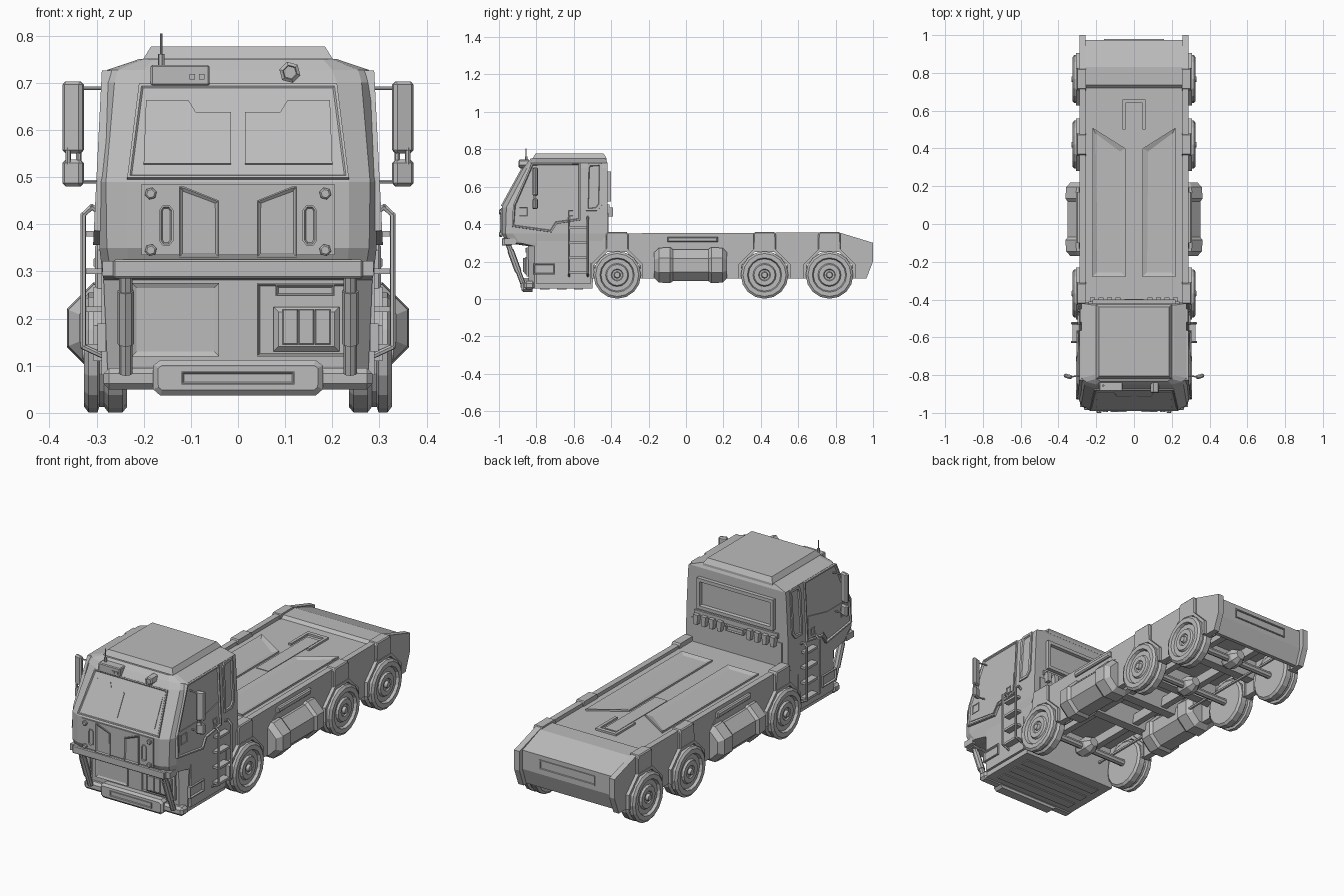
import bpy, bmesh, math
from mathutils import Vector

if "Cube" in bpy.data.objects:
    bpy.data.objects.remove(bpy.data.objects["Cube"])

grey = bpy.data.materials.new("plain grey")
grey.use_nodes = True
COLOUR = (0.5, 0.5, 0.5, 1)
grey.diffuse_color = COLOUR
grey.node_tree.nodes["Principled BSDF"].inputs["Base Color"].default_value = COLOUR

X, Y, Z = Vector((1, 0, 0)), Vector((0, 1, 0)), Vector((0, 0, 1))


def finish(name, bm, mirror=False):
    bmesh.ops.recalc_face_normals(bm, faces=bm.faces)
    me = bpy.data.meshes.new(name)
    bm.to_mesh(me)
    bm.free()
    me.materials.append(grey)
    ob = bpy.data.objects.new(name, me)
    bpy.context.collection.objects.link(ob)
    if mirror:
        ob.modifiers.new("both sides", 'MIRROR')
    return ob


def plate(name, pts, origin, u, v, h, rim=0, slope=0.005, d=0, mirror=False):
    """Outline extruded along u x v; its top can have a rim and a sunk or raised centre."""
    bm = bmesh.new()
    o, n = Vector(origin), u.cross(v).normalized()
    low = [bm.verts.new(o + u * a + v * b) for a, b in pts]
    top = [bm.verts.new(w.co + n * h) for w in low]
    bm.faces.new(low)
    face = bm.faces.new(top)
    for i in range(len(pts)):
        j = (i + 1) % len(pts)
        bm.faces.new((low[i], low[j], top[j], top[i]))
    face.normal_update()
    if face.normal.dot(n) < 0:
        face.normal_flip()
    if rim:
        bmesh.ops.inset_region(bm, faces=[face], thickness=rim)
    if d:
        bmesh.ops.inset_region(bm, faces=[face], thickness=slope, depth=d)
    return finish(name, bm, mirror)


def rect(a0, b0, a1, b1):
    return [(a0, b0), (a1, b0), (a1, b1), (a0, b1)]


def side(name, pts, x, h, lean=0, **k):
    # lean tilts the plane inward with height
    return plate(name, pts, (x, 0, 0), Y, Vector((-lean, 0, 1)), h, mirror=True, **k)


def front(name, pts, y, h, **k):
    return plate(name, pts, (0, y, 0), X, Z, h, **k)


def back(name, pts, y, h, **k):
    return plate(name, pts, (0, y, 0), -X, Z, h, **k)


def top(name, pts, z, h, **k):
    return plate(name, pts, (0, 0, z), X, Y, h, **k)


def chamfer(ob, width):
    mod = ob.modifiers.new("chamfer", 'BEVEL')
    mod.width, mod.segments = width, 1


def box(name, lo, hi, bevel=0, mirror=False):
    ob = top(name, rect(lo[0], lo[1], hi[0], hi[1]), lo[2], hi[2] - lo[2], mirror=mirror)
    if bevel:
        chamfer(ob, bevel)


def lathe(name, profile, centre, axis, sides, mirror=False, turn=0.0):
    """Spin (distance along axis, radius) pairs about an axis."""
    bm = bmesh.new()
    a = axis.normalized()
    u = a.orthogonal().normalized()
    v = a.cross(u)
    rings = []
    for t, r in profile:
        ang = [2 * math.pi * (i + turn) / sides for i in range(sides)]
        rings.append([bm.verts.new(Vector(centre) + a * t + (u * math.cos(q) + v * math.sin(q)) * r)
                      for q in ang])
    for p, q in zip(rings, rings[1:]):
        for i in range(sides):
            j = (i + 1) % sides
            bm.faces.new((p[i], p[j], q[j], q[i]))
    bm.faces.new(rings[0])
    bm.faces.new(rings[-1])
    return finish(name, bm, mirror)


def tube(name, path, r, mirror=False, sides=6):
    for p, q in zip(path, path[1:]):
        d = Vector(q) - Vector(p)
        lathe(name, [(-r * 0.5, r), (d.length + r * 0.5, r)], p, d, sides, mirror)


# Cab shell: half outlines (z, front corner, pillar, side corner, back) lofted upward
levels = [(.055, .22, -.84, .25, -.84, .275, -.81, -.50), (.282, .22, -.845, .25, -.845, .285, -.81, -.49),
          (.30, .23, -.96, .27, -.945, .288, -.89, -.46), (.35, .235, -.985, .278, -.965, .294, -.925, -.42),
          (.49, .235, -.985, .28, -.96, .292, -.92, -.42), (.70, .21, -.87, .262, -.85, .282, -.83, -.42),
          (.727, .2, -.85, .255, -.835, .278, -.815, -.42), (.75, .18, -.83, .2, -.82, .21, -.8, -.43)]
bm = bmesh.new()
rings = []
for z, xf, yf, xc, yc, xs, ys, yb in levels:
    half = [(xf, yf), (xc, yc), (xs, ys), (xs, yb)]
    ring = half + [(-x, y) for x, y in reversed(half)]
    rings.append([bm.verts.new((x, y, z)) for x, y in ring])
for p, q in zip(rings, rings[1:]):
    for i in range(8):
        bm.faces.new((p[i], p[(i + 1) % 8], q[(i + 1) % 8], q[i]))
bm.faces.new(rings[0])
bm.faces.new(rings[-1])
finish("cab", bm)
top("roof_hatch", rect(-.2, -.82, .2, -.425), .74, .012, slope=.022, d=.025)

# Windshield on the sloping front
slant = Vector((0, .115 / .21, 1))
base = (0, -.985, .49)
plate("windshield_frame", [(-.235, .005), (.235, .005), (.21, .205), (-.21, .205)], base, X, slant,
      .008, rim=.008, d=-.004)
plate("windshield_pane", [(.015, .035), (.2, .035), (.195, .17), (.105, .17), (.09, .145), (.015, .145)],
      base, X, slant, .007, mirror=True)

# Front panel, ribs, handles and bolts
front("front_panel", rect(-.205, .335, .205, .485), -.98, .01)
front("front_rib", [(.04, .33), (.125, .33), (.125, .48), (.115, .48), (.04, .45)], -.985, .01,
      rim=.003, slope=.01, d=-.007, mirror=True)
front("front_handle", [(.137, .365), (.145, .355), (.16, .355), (.167, .365), (.167, .43),
                       (.16, .44), (.145, .44), (.137, .43)], -.985, .01, rim=.004, d=-.008, mirror=True)
for z in (.345, .465):
    lathe("front_bolt", [(0, .013), (.012, .013), (.015, .009)], (.185, -.985, z), -Y, 6, True)
box("front_sill", (-.265, -.985, .285), (.265, -.93, .325), .004)
box("sill_end", (.265, -.97, .29), (.287, -.91, .322), mirror=True)

# Lower front: panel, grille, struts and bumper
front("lower_panel", rect(-.225, .12, -.04, .275), -.84, .01, slope=.014, d=-.005)
front("lower_hatch", rect(.04, .12, .235, .275), -.84, .012, rim=.004, d=-.006)
front("hatch_grille", rect(.075, .13, .215, .225), -.845, .012, slope=.015, d=.01)
for x in (.094, .1285, .163):
    front("grille_block", rect(x, .145, x + .033, .22), -.86, .01, slope=.003, d=.002)
front("hatch_vent", rect(.08, .248, .205, .272), -.845, .014, rim=.003, d=-.006)
tube("front_strut", [(.238, -.95, .29), (.238, -.875, .09)], .014, True, 8)
tube("strut_sleeve", [(.238, -.935, .25), (.238, -.9, .155)], .018, True, 8)
box("bumper", (-.285, -.865, .05), (.285, -.81, .095), .012)
front("bumper_centre", [(-.18, .05), (-.165, .037), (.165, .037), (.18, .05), (.18, .1), (.165, .112),
                        (-.165, .112), (-.18, .1)], -.82, .05, slope=.012, d=.01)
front("bumper_slot", rect(-.12, .06, .12, .088), -.875, .01, rim=.004, d=-.008)
for y in (-.78, -.69, -.6):
    box("underside_slat", (-.23, y, .05), (.23, y + .05, .06))

# Doors, side windows and steps, leaning inward with the cab sides
LEAN = .05
side("door", [(-.93, .385), (-.72, .355), (-.69, .4), (-.565, .42), (-.565, .725), (-.825, .725), (-.925, .5)],
     .295, .03, LEAN, rim=.009, d=-.007)
side("door_sill", [(-.91, .405), (-.73, .375), (-.7, .42), (-.58, .44), (-.58, .545), (-.74, .51), (-.91, .51)],
     .3, .0215, LEAN)
side("door_lock", rect(-.895, .44, -.845, .49), .305, .0195, LEAN, rim=.005, d=-.005)
side("door_handle", rect(-.63, .44, -.6, .475), .305, .0195, LEAN, rim=.004, d=-.005)
side("rear_side_window", [(-.535, .47), (-.475, .47), (-.45, .5), (-.45, .725), (-.52, .725), (-.535, .7)],
     .295, .028, LEAN, rim=.016, d=-.008)
side("cab_skirt", rect(-.8, .08, -.51, .33), .275, .014)
side("skirt_vent", rect(-.815, .13, -.7, .19), .28, .018, rim=.007, d=-.008)
for y in (-.625, -.525):
    tube("step_rail", [(.285, y, .42), (.31, y, .437), (.328, y, .42), (.328, y, .14), (.285, y, .12)], .006, True)
for z in (.14, .22, .3, .38):
    box("step_rung", (.285, -.62, z - .006), (.325, -.53, z + .006), mirror=True)

# Mirrors, turned slightly outward
turned = Vector((1, .3, 0))
for name, lo, hi in (("upper_mirror", .55, .703), ("lower_mirror", .48, .537)):
    chamfer(plate(name, rect(.325, lo, .368, hi), (0, -.9, 0), turned, Z, .022, mirror=True), .007)
for x in (.338, .36):
    tube("mirror_link", [(x, -.81, .53), (x, -.81, .56)], .006, True)
for z in (.688, .49):
    tube("mirror_arm", [(.275, -.8, z), (.335, -.81, z)], .004, True)

# Roof equipment
box("light_box", (-.185, -.885, .693), (-.06, -.83, .738), .004)
for x in (-.103, -.083):
    box("light_box_lamp", (x, -.889, .707), (x + .012, -.88, .719))
lathe("roof_lamp", [(0, .023), (.05, .023), (.055, .016), (.05, .014)], (.11, -.84, .722), -Y, 6)
tube("antenna_base", [(-.163, -.855, .73), (-.163, -.855, .757)], .007)
tube("antenna", [(-.163, -.855, .75), (-.163, -.855, .803)], .0025)

# Back of the cab
back("rear_window", rect(-.22, .52, .22, .68), -.425, .025, rim=.025, d=-.015)
back("rear_ledge", rect(-.24, .48, .24, .505), -.425, .015)
for x in (.075, .12, .165, .21):
    back("rear_hook", [(x, .44), (x + .02, .44), (x + .024, .49), (x - .004, .49)], -.425, .035, mirror=True)
back("rear_label_plate", rect(-.05, .45, .05, .48), -.425, .028, rim=.006, d=-.006)
back("cab_rear_base", rect(-.26, .33, .26, .46), -.43, .015)

# Cargo bed: side panels with octagonal wheel arches, floor, tail
AXLES = (-.368, .42, .767)


def arch(y, r):
    return [(y + r * math.cos(a), max(.11, .128 + r * math.sin(a)))
            for a in (math.pi * (1.125 - k / 4) for k in range(6))]


bottom = [p for y in AXLES for p in arch(y, .142)]
side("bed_side", [(-.515, .35)] + bottom +
     [(.925, .11), (.965, .11), (1, .2), (1, .3), (.82, .355)], .258, .031)
for y in AXLES:
    side("wheel_arch", arch(y, .15) + arch(y, .134)[::-1], .25, .056)
    side("fender_block", [(y - .06, .262), (y + .06, .262), (y + .06, .345), (y + .05, .359),
                          (y - .05, .359), (y - .06, .345)], .254, .044, slope=.006, d=.005)
box("bed_floor", (-.262, -.5, .27), (.262, .74, .335))
tail = [(.72, .335), (.735, .35), (.83, .35), (.975, .298), (.975, .2), (.945, .115), (.925, .115), (.9, .27),
        (.72, .27)]
plate("tail", tail, (-.262, 0, 0), Y, Z, .524)
back("tail_slot", rect(-.16, .225, .16, .275), .968, .012, rim=.008, d=-.01)
top("bed_panel", [(.045, -.28), (.22, -.28), (.22, .51), (.045, .4)], .33, .014, rim=.004, slope=.03, d=-.008,
    mirror=True)
top("bed_hatch", [(-.06, .5), (-.045, .5), (-.045, .64), (.045, .64), (.045, .5), (.06, .5), (.06, .66),
                  (-.06, .66)], .33, .015)
top("bed_channel", rect(-.035, .2, .035, .62), .33, .008)

# Side tanks with their covers
lathe("side_tank", [(-.17, .075), (-.145, .1), (-.085, .104), (-.07, .092), (.12, .092), (.135, .104),
                    (.195, .1), (.22, .075)], (.267, 0, .18), Y, 8, True, turn=.5)
side("tank_cover", [(-.13, .275), (.2, .275), (.16, .31), (-.09, .31)], .28, .012)
side("tank_cover_lid", rect(-.1, .305, .17, .332), .28, .02, slope=.008, d=.006)

# Wheels and axles
TYRE = [(.235, .06), (.235, .115), (.245, .127), (.275, .127), (.284, .115), (.294, .115), (.298, .127),
        (.317, .127), (.326, .115), (.326, .092), (.312, .086), (.312, .062), (.322, .056), (.322, .032),
        (.316, .028), (.316, .018), (.33, .014)]
for y in AXLES:
    lathe("wheel", TYRE, (0, y, .128), X, 16, True)
    tube("axle", [(-.25, y, .128), (.25, y, .128)], .018, sides=8)
    lathe("differential", [(-.06, .025), (-.03, .045), (.03, .045), (.06, .025)], (0, y, .135), Y, 8)

# Chassis underneath
box("frame_rail", (.09, -.52, .19), (.125, .93, .24), mirror=True)
tube("brake_pipe", [(.19, -.5, .17), (.19, .9, .17)], .008, True)
for y in (-.19, .03, .24, .55):
    plate("cross_member", [(y, .275), (y + .02, .18), (y + .07, .18), (y + .09, .275)], (-.26, 0, 0), Y, Z, .52)
